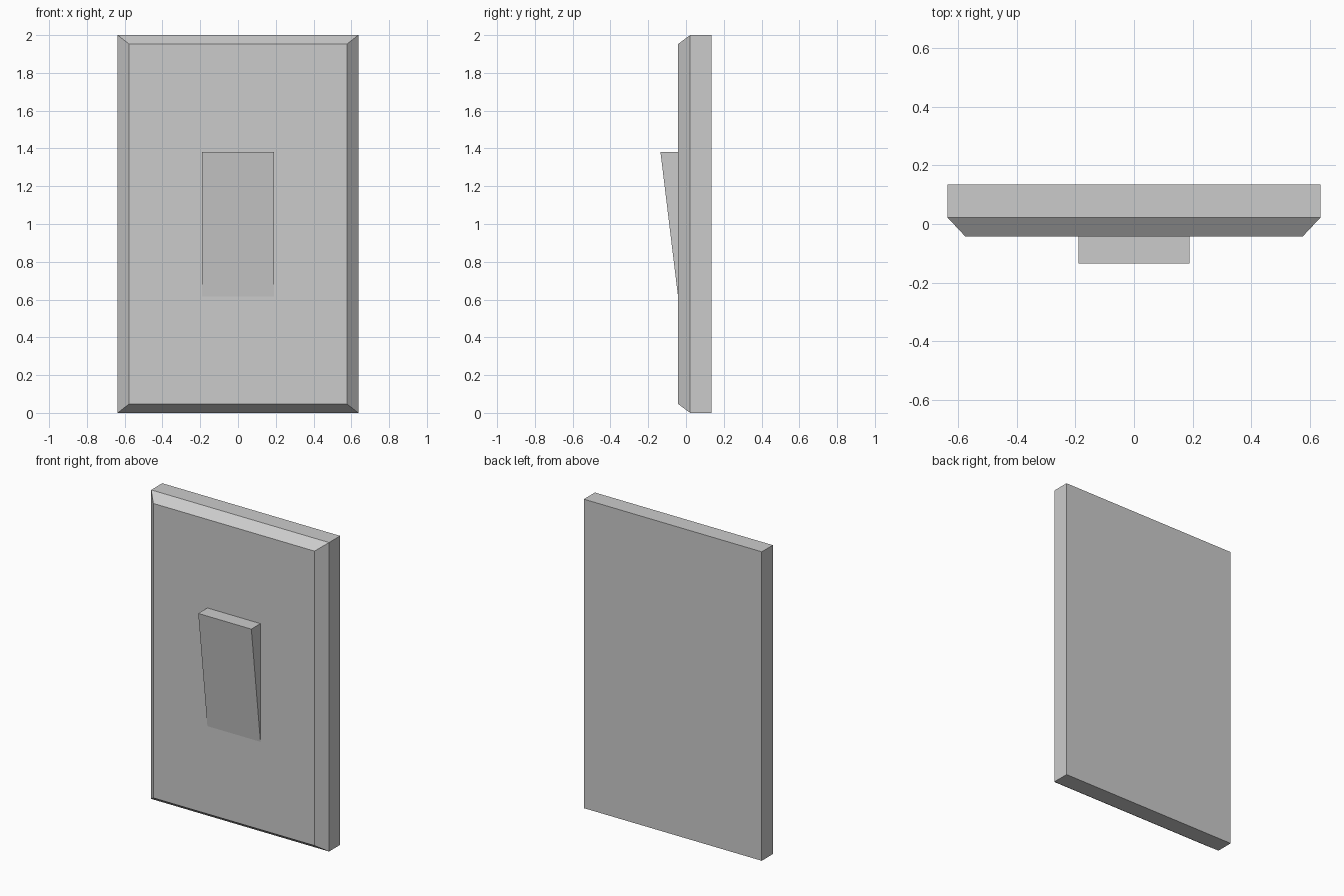
import bpy

if "Cube" in bpy.data.objects:
    bpy.data.objects.remove(bpy.data.objects["Cube"])

HALF_W, HEIGHT = 0.637, 2.0
BACK, RIM, FACE = 0.135, 0.022, -0.042   # plate depths along y


def make_object(name, verts, faces):
    mesh = bpy.data.meshes.new(name)
    mesh.from_pydata(verts, [], faces)
    mesh.update()
    obj = bpy.data.objects.new(name, mesh)
    bpy.context.collection.objects.link(obj)
    return obj


def ring(y, inset_x, inset_z):
    """Rectangle facing the front, counter-clockwise seen from -y."""
    x, z0, z1 = HALF_W - inset_x, inset_z, HEIGHT - inset_z
    return [(-x, y, z0), (x, y, z0), (x, y, z1), (-x, y, z1)]


# Wall plate: back, rim and chamfered front face lofted together
verts = ring(BACK, 0, 0) + ring(RIM, 0, 0) + ring(FACE, 0.06, 0.047)
faces = [(3, 2, 1, 0), (8, 9, 10, 11)]
for level in (0, 4):
    for i in range(4):
        j = (i + 1) % 4
        faces.append((level + i, level + j, level + 4 + j, level + 4 + i))
make_object("wall_plate", verts, faces)

# Rocker: wedge leaning out at the top, tapering flush into the plate
profile = [(FACE, 0.615), (FACE, 1.38), (-0.135, 1.38)]
verts = [(x, y, z) for x in (-0.19, 0.19) for y, z in profile]
faces = [(0, 2, 1), (3, 4, 5)]
for i in range(3):
    j = (i + 1) % 3
    faces.append((i, j, j + 3, i + 3))
make_object("rocker_switch", verts, faces)
